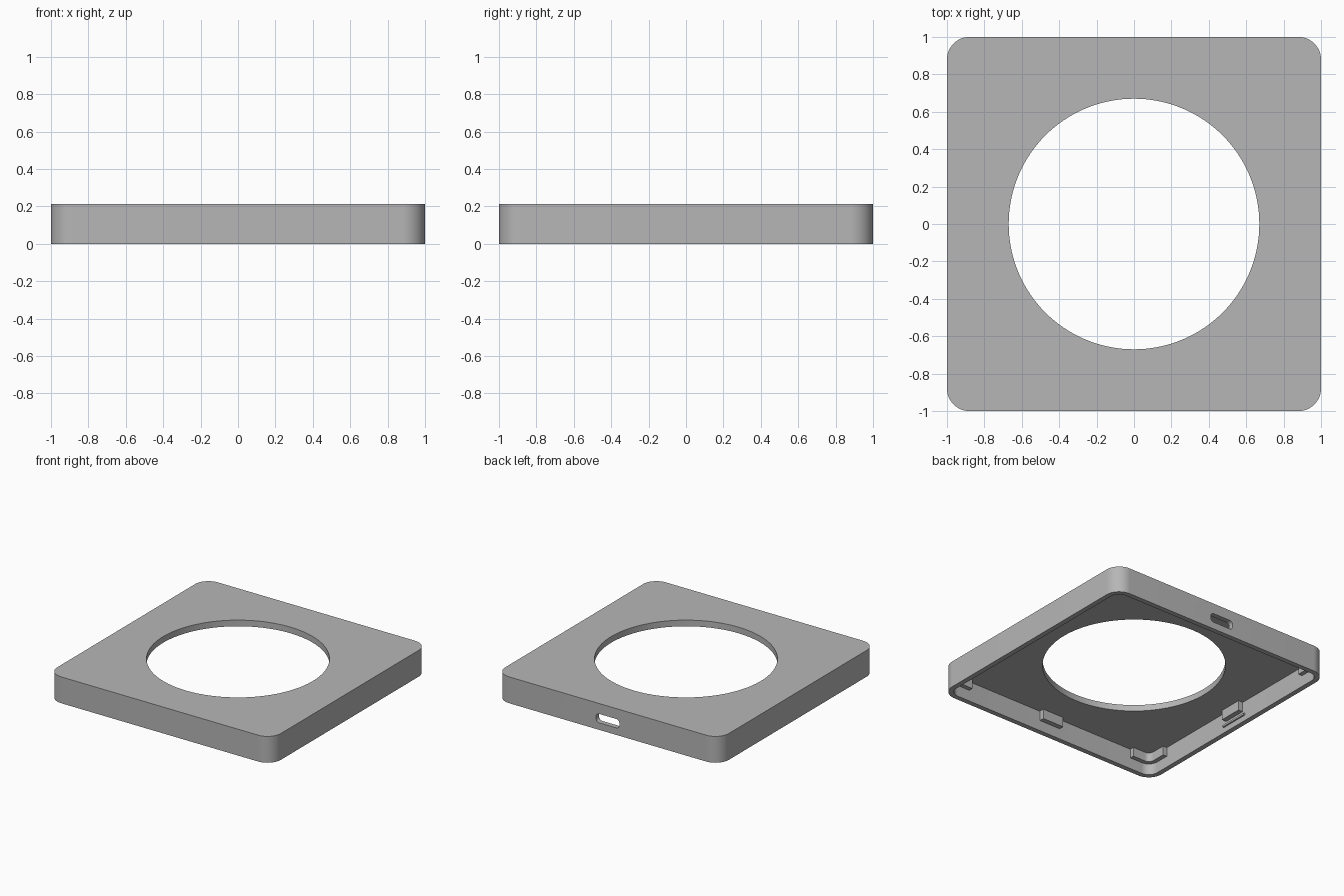
import bpy, bmesh, math
from mathutils import Matrix

cube = bpy.data.objects.get("Cube")
if cube:
    bpy.data.objects.remove(cube, do_unlink=True)

# Single matte grey
grey = bpy.data.materials.new("matte_grey")
grey.use_nodes = True
colour = (0.47, 0.47, 0.47, 1)
grey.diffuse_color = colour
grey.node_tree.nodes["Principled BSDF"].inputs["Base Color"].default_value = colour

HEIGHT, WALL, PLATE = 0.213, 0.04, 0.05
CEILING = HEIGHT - PLATE
INNER = 1 - WALL
CORNER = 0.12


def arc(cx, cy, r, start, end, steps):
    """Points along an arc, angles in degrees."""
    return [(cx + r * math.cos(math.radians(start + (end - start) * i / steps)),
             cy + r * math.sin(math.radians(start + (end - start) * i / steps)))
            for i in range(steps + 1)]


def rounded_rect(hx, hy, r, steps=16):
    pts = []
    for i, (sx, sy) in enumerate([(1, 1), (-1, 1), (-1, -1), (1, -1)]):
        pts += arc(sx * (hx - r), sy * (hy - r), r, 90 * i, 90 * i + 90, steps)
    return pts


def prism(name, pts, z0, z1, matrix=Matrix()):
    """Extrude a closed outline from z0 to z1."""
    bm = bmesh.new()
    face = bm.faces.new([bm.verts.new((x, y, z0)) for x, y in pts])
    top = bmesh.ops.extrude_face_region(bm, geom=[face])["geom"]
    bmesh.ops.translate(bm, vec=(0, 0, z1 - z0),
                        verts=[v for v in top if isinstance(v, bmesh.types.BMVert)])
    bmesh.ops.transform(bm, matrix=matrix, verts=bm.verts)
    bmesh.ops.recalc_face_normals(bm, faces=bm.faces)
    mesh = bpy.data.meshes.new(name)
    bm.to_mesh(mesh)
    bm.free()
    mesh.materials.append(grey)
    obj = bpy.data.objects.new(name, mesh)
    bpy.context.collection.objects.link(obj)
    return obj


def select(obj):
    bpy.ops.object.select_all(action='DESELECT')
    obj.select_set(True)
    bpy.context.view_layer.objects.active = obj


def cut(obj, cutter):
    cutter.hide_render = True
    mod = obj.modifiers.new("cut", 'BOOLEAN')
    mod.operation, mod.solver, mod.object = 'DIFFERENCE', 'EXACT', cutter
    select(obj)
    bpy.ops.object.modifier_apply(modifier=mod.name)
    bpy.data.objects.remove(cutter, do_unlink=True)


def smooth(obj):
    select(obj)
    bpy.ops.object.shade_smooth_by_angle(angle=math.radians(30))


# Shell: rounded square tray, open below, with a round opening on top
shell = prism("shell", rounded_rect(1, 1, CORNER), 0, HEIGHT)
cut(shell, prism("cavity_cutter", rounded_rect(INNER, INNER, CORNER - WALL), -0.1, CEILING))
cut(shell, prism("opening_cutter", arc(0, 0, 0.67, 0, 360, 128)[:-1], CEILING - 0.1, HEIGHT + 0.1))

# Cable slot through the back wall
upright = Matrix.Translation((0, 0, 0.093)) @ Matrix.Rotation(math.pi / 2, 4, 'X')
cut(shell, prism("slot_cutter", rounded_rect(0.105, 0.036, 0.03, 8), -1.1, -0.9, upright))
smooth(shell)

# Corner ledges hugging the inside of each corner
depth, reach, embed = 0.035, 0.77, 0.02
outer, r_out = INNER + embed, CORNER - WALL + embed
inner, r_in = INNER - depth, 0.045
profile = ([(outer, reach)] + arc(outer - r_out, outer - r_out, r_out, 0, 90, 10)
           + [(reach, outer), (reach, inner)]
           + arc(inner - r_in, inner - r_in, r_in, 90, 0, 10) + [(inner, reach)])
for i, side in enumerate(["back_left", "back_right", "front_right", "front_left"]):
    smooth(prism(side + "_corner_ledge", profile, 0.09, CEILING + 0.01,
                 Matrix.Rotation(i * math.pi / 2, 4, 'Z')))


def bar(name, angle, half_width, out, z0, z1):
    """Block on the inside of the wall that lies at the given angle."""
    pts = [(INNER - out, -half_width), (INNER + embed, -half_width),
           (INNER + embed, half_width), (INNER - out, half_width)]
    return prism(name, pts, z0, z1, Matrix.Rotation(math.radians(angle), 4, 'Z'))


# Mid-wall tabs, with thin snap ridges on the two sides
for side, angle in [("left", 0), ("right", 180), ("front", 270)]:
    bar(side + "_tab", angle, 0.095, 0.04, 0.085, CEILING + 0.01)
for side, angle in [("left", 0), ("right", 180)]:
    bar(side + "_snap_ridge", angle, 0.12, 0.012, 0.045, 0.06)
